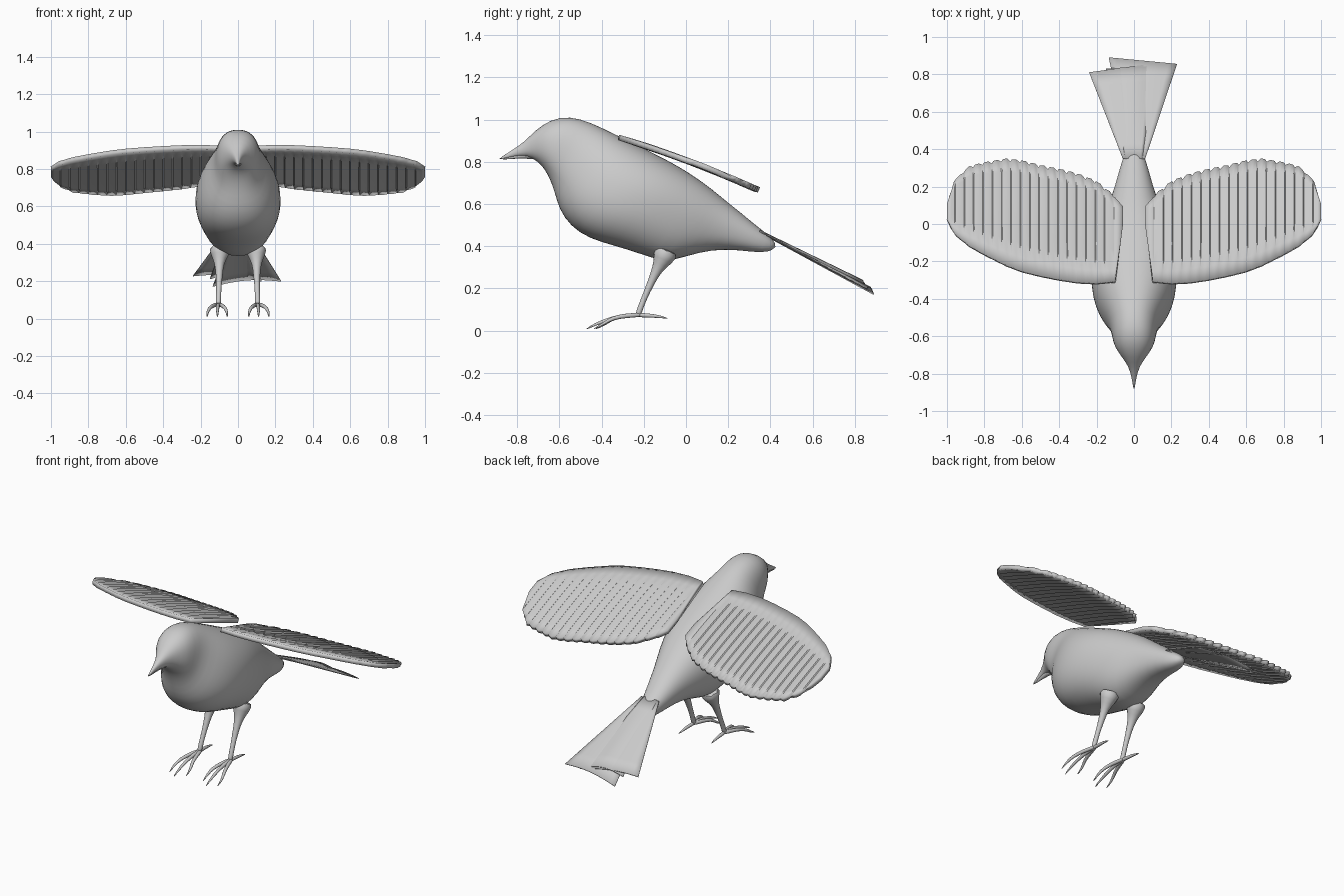
import bpy, bmesh, math
from mathutils import Vector

if "Cube" in bpy.data.objects:
    bpy.data.objects.remove(bpy.data.objects["Cube"])

grey = bpy.data.materials.new("plain grey")
grey.diffuse_color = (0.6, 0.6, 0.6, 1)
grey.use_nodes = True
grey.node_tree.nodes["Principled BSDF"].inputs["Base Color"].default_value = grey.diffuse_color


def make(name, bm, angle=60, subsurf=0, thick=0):
    bmesh.ops.recalc_face_normals(bm, faces=bm.faces[:])
    me = bpy.data.meshes.new(name)
    bm.to_mesh(me)
    bm.free()
    me.materials.append(grey)
    ob = bpy.data.objects.new(name, me)
    bpy.context.collection.objects.link(ob)
    bpy.ops.object.select_all(action='DESELECT')
    ob.select_set(True)
    bpy.context.view_layer.objects.active = ob
    bpy.ops.object.shade_smooth_by_angle(angle=math.radians(angle))
    if thick:
        mod = ob.modifiers.new("thickness", 'SOLIDIFY')
        mod.thickness, mod.offset = thick, 0
    if subsurf:
        mod = ob.modifiers.new("smooth", 'SUBSURF')
        mod.levels = mod.render_levels = subsurf
    return ob


def bridge(bm, rows, closed):
    """Skin a list of point rows with quads."""
    vs = [[bm.verts.new(p) for p in r] for r in rows]
    n = len(vs[0])
    for a, b in zip(vs, vs[1:]):
        for i in range(n if closed else n - 1):
            j = (i + 1) % n
            bm.faces.new((a[i], a[j], b[j], b[i]))
    if closed:
        bm.faces.new(vs[0])
        bm.faces.new(vs[-1])


def tube(bm, pts, n=8):
    """Tapered tube through (x, y, z, radius) points."""
    rows = []
    for k, p in enumerate(pts):
        a, b = pts[max(k - 1, 0)], pts[min(k + 1, len(pts) - 1)]
        d = (Vector(b[:3]) - Vector(a[:3])).normalized()
        u = Vector((1, 0, 0))
        u = (u - d * u.dot(d)).normalized()
        v = d.cross(u)
        rows.append([Vector(p[:3]) + p[3] * (u * math.cos(t) + v * math.sin(t))
                     for t in (2 * math.pi * i / n for i in range(n))])
    bridge(bm, rows, True)


def lerp(table, x, c):
    """Read column c of a table at x."""
    for a, b in zip(table, table[1:]):
        if x <= b[0]:
            return a[c] + (b[c] - a[c]) * (x - a[0]) / (b[0] - a[0])
    return table[-1][c]


# Body with head and upper beak: slanted sections (top y, top z, bottom y, bottom z, half width)
sections = [
    (-.885, .817, -.885, .811, .003), (-.82, .858, -.82, .825, .012),
    (-.765, .895, -.75, .83, .03), (-.715, .95, -.70, .80, .068),
    (-.64, 1.003, -.67, .765, .105), (-.55, 1.018, -.645, .72, .118),
    (-.45, .987, -.622, .655, .128), (-.36, .943, -.602, .575, .172),
    (-.27, .90, -.55, .495, .212), (-.17, .85, -.46, .435, .232),
    (-.07, .80, -.34, .402, .227), (.03, .74, -.22, .365, .202),
    (.12, .675, -.10, .322, .168), (.19, .615, .0, .352, .133),
    (.26, .56, .12, .385, .103), (.33, .50, .25, .383, .077),
    (.39, .455, .36, .366, .052), (.43, .41, .42, .385, .02)]
rows = []
for ty, tz, by, bz, w in sections:
    row = []
    for i in range(24):
        t = 2 * math.pi * i / 24
        c, s = math.cos(t), math.sin(t)
        k = (abs(c) ** 2.3 + abs(s) ** 2.3) ** (-1 / 2.3)
        f = (1 + s * k) / 2
        row.append((w * c * k, by + (ty - by) * f, bz + (tz - bz) * f))
    rows.append(row)
bm = bmesh.new()
bridge(bm, rows, True)
make("body", bm, 80, subsurf=1)

# Lower beak
bm = bmesh.new()
tube(bm, [(0, -.70, .835, .03), (0, -.76, .833, .018),
          (0, -.82, .823, .009), (0, -.872, .812, .002)])
make("lower_beak", bm, 80, subsurf=1)

# Wings: x, leading y, trailing y
plan = [(.06, 0, .09), (.10, -.31, .14), (.2, -.32, .22), (.3, -.315, .26),
        (.4, -.30, .285), (.5, -.28, .305), (.6, -.255, .33), (.68, -.225, .34),
        (.8, -.165, .32), (.88, -.12, .30), (.96, -.055, .225), (1, .02, .10)]


def wing_z(y):
    return .915 - .375 * (y + .32) - .05 * max(0, 1 - ((y - .0) / .33) ** 2) * -.25


FEATHERS = 18
for side, label in ((1, "right"), (-1, "left")):
    stations = [(.06, 0, 0), (.10, 0, 0)]
    for f in range(FEATHERS):
        x0 = .10 + .90 * f / FEATHERS
        step = .90 / FEATHERS
        stations += [(x0 + step * .12, -.008, -.003), (x0 + step * .6, .006, .002),
                     (x0 + step, .004, .003)]
    rows = []
    for x, dy, dz in stations:
        lead, trail = lerp(plan, x, 1), lerp(plan, x, 2) + dy
        row = []
        for j in range(9):
            y = lead + (trail - lead) * j / 8
            row.append((side * x, y, wing_z(y) + dz * min(1, j / 2)))
        rows.append(row)
    bm = bmesh.new()
    bridge(bm, rows, False)
    make(label + "_wing", bm, 30, thick=.026)

# Tail: overlapping arched feather sheets, each with two root and two tip corners
sheets = {
    "left_tail_feather": ((-.06, .35, .472), (.02, .35, .475), (-.24, .81, .228), (.125, .86, .20), .02),
    "right_tail_feather": ((-.02, .35, .465), (.06, .35, .472), (-.135, .89, .172), (.23, .855, .20), .02),
    "middle_tail_feather": ((-.045, .35, .475), (.045, .35, .475), (-.15, .83, .212), (.11, .845, .205), .03)}
for name, (a, b, c, d, arch) in sheets.items():
    a, b, c, d = map(Vector, (a, b, c, d))
    rows = []
    for k in range(7):
        v = k / 6
        l, r = a.lerp(c, v), b.lerp(d, v)
        rows.append([l.lerp(r, i / 8) + Vector((0, 0, arch * v * math.sin(math.pi * i / 8)))
                     for i in range(9)])
    bm = bmesh.new()
    bridge(bm, rows, False)
    make(name, bm, 40, thick=.005)

# Legs and feet
for side, label in ((1, "right"), (-1, "left")):
    bm = bmesh.new()
    parts = [[(.095, -.09, .39, .075), (.098, -.11, .335, .05), (.10, -.135, .295, .027),
              (.10, -.165, .23, .019), (.103, -.20, .15, .014), (.105, -.225, .085, .016),
              (.105, -.228, .066, .012)]]
    # Front toes
    for tip, reach in ((.058, -.43), (.11, -.475), (.165, -.44)):
        mid = .105 + (tip - .105) * .75
        parts.append([(.105, -.205, .075, .012), (.105 + (mid - .105) * .5, -.28, .072, .012),
                      (mid, -.35, .06, .010), (tip, reach + .05, .033, .008),
                      (tip, reach, .006, .002)])
    # Hind toe
    parts.append([(.105, -.24, .075, .012), (.108, -.18, .072, .011),
                  (.11, -.13, .068, .008), (.112, -.085, .058, .002)])
    for pts in parts:
        tube(bm, [(side * x, y, z, r) for x, y, z, r in pts])
    make(label + "_leg", bm, 80, subsurf=1)
